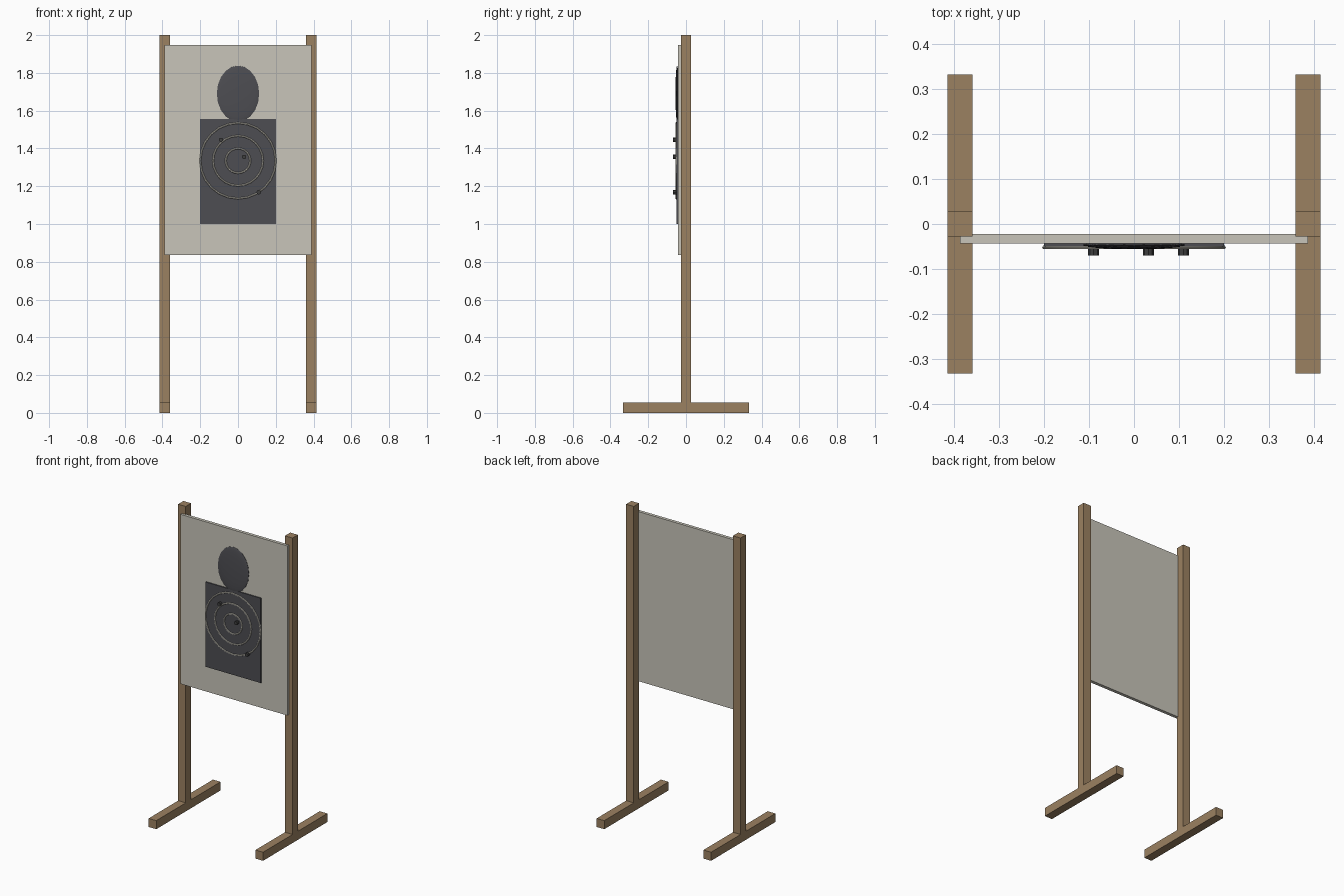
import bpy
from math import pi

cube = bpy.data.objects.get("Cube")
if cube:
    bpy.data.objects.remove(cube, do_unlink=True)


def material(name, rgb):
    m = bpy.data.materials.new(name)
    m.use_nodes = True
    m.diffuse_color = (*rgb, 1)
    m.node_tree.nodes["Principled BSDF"].inputs["Base Color"].default_value = (*rgb, 1)
    return m


wood = material("timber", (0.33, 0.22, 0.12))
paper = material("pale board", (0.58, 0.56, 0.49))
ink = material("charcoal", (0.075, 0.075, 0.085))
hole = material("dark hole", (0.05, 0.05, 0.05))


def finish(name, mat, smooth=False):
    ob = bpy.context.object
    ob.name = name
    ob.data.materials.append(mat)
    if smooth:
        bpy.ops.object.shade_smooth_by_angle()
    return ob


def box(name, mat, lo, hi):
    """Box between two opposite corners."""
    centre = [(a + b) / 2 for a, b in zip(lo, hi)]
    bpy.ops.mesh.primitive_cube_add(size=1, location=centre)
    ob = finish(name, mat)
    ob.scale = [b - a for a, b in zip(lo, hi)]
    return ob


# Upright posts, each on a long foot split around the post
for side, x in (("right", -0.3875), ("left", 0.3875)):
    a, b, t = x - 0.0275, x + 0.0275, 0.0275
    box(side + "_post", wood, (a, -t, 0), (b, t, 2))
    box(side + "_front_foot", wood, (a, -0.333, 0), (b, -t, 0.056))
    box(side + "_back_foot", wood, (a, t, 0), (b, 0.333, 0.056))

# Board and torso of the silhouette
box("board", paper, (-0.388, -0.043, 0.835), (0.388, -0.022, 1.947))
box("torso", ink, (-0.2, -0.05, 1.0), (0.2, -0.043, 1.556))

# Flattened oval head
bpy.ops.mesh.primitive_uv_sphere_add(segments=14, ring_count=10, radius=1,
                                     location=(0, -0.047, 1.69))
head = finish("head", ink, True)
head.scale = (0.115, 0.009, 0.148)

# Scoring rings
for name, radius in (("outer", 0.2), ("middle", 0.132), ("inner", 0.065)):
    bpy.ops.mesh.primitive_torus_add(major_segments=24, minor_segments=6,
                                     major_radius=radius, minor_radius=0.0045,
                                     location=(0, -0.052, 1.335),
                                     rotation=(pi / 2, 0, 0))
    finish(name + "_ring", paper, True)

# Bullet marks standing proud of the torso
for i, (x, z) in enumerate(((-0.09, 1.445), (0.032, 1.355), (0.11, 1.168))):
    bpy.ops.mesh.primitive_cylinder_add(vertices=8, radius=0.012, depth=0.021,
                                        location=(x, -0.0595, z),
                                        rotation=(pi / 2, 0, 0))
    finish("bullet_mark_%d" % (i + 1), hole, True)
